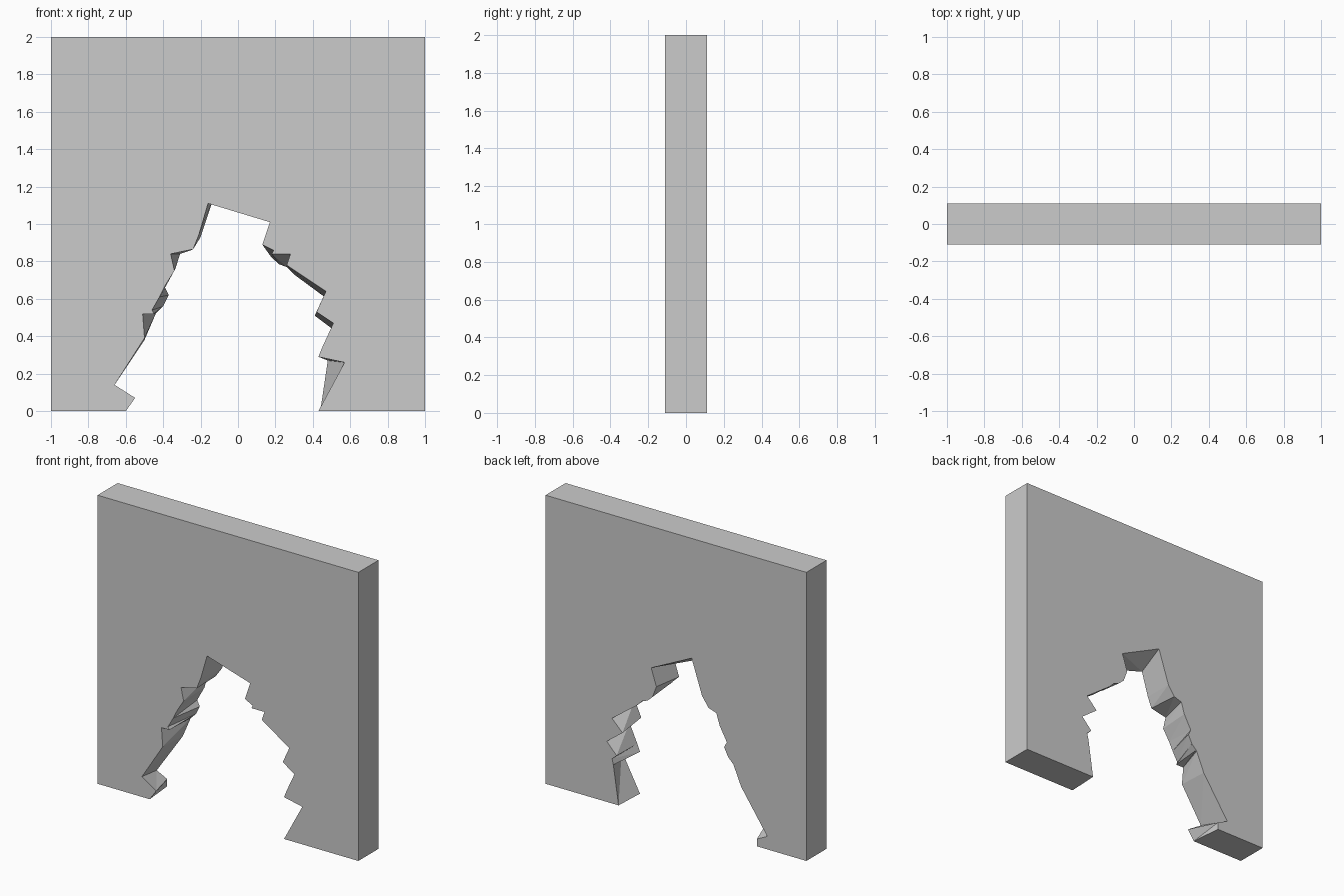
import bpy, bmesh

if "Cube" in bpy.data.objects:
    bpy.data.objects.remove(bpy.data.objects["Cube"])

HALF_DEPTH = 0.11

# Broken edge of the opening, left foot over the top to right foot (x, z)
front_edge = [(-.60, 0), (-.55, .07), (-.66, .14), (-.50, .39), (-.51, .52),
              (-.45, .52), (-.46, .54), (-.42, .61), (-.39, .67), (-.34, .75),
              (-.36, .84), (-.24, .865), (-.21, .94), (-.16, 1.11), (.17, 1.01),
              (.13, .89), (.19, .86), (.18, .84), (.28, .84), (.26, .78),
              (.47, .64), (.42, .53), (.51, .47), (.45, .34), (.43, .29),
              (.57, .26), (.43, 0)]
back_edge = [(-.62, 0), (-.62, .05), (-.70, .09), (-.50, .38), (-.44, .52),
             (-.435, .525), (-.40, .56), (-.37, .62), (-.39, .66), (-.335, .76),
             (-.31, .84), (-.25, .86), (-.20, .93), (-.12, 1.17), (.19, 1.02),
             (.15, .90), (.18, .82), (.22, .785), (.26, .77), (.30, .73),
             (.49, .59), (.41, .51), (.53, .42), (.455, .34), (.49, .31),
             (.48, .27), (.44, 0)]
# Outer corners, right foot round to left foot
corners = [(1, 0), (1, 2), (-1, 2), (-1, 0)]

bm = bmesh.new()


def ring(points, y):
    return [bm.verts.new((x, y, z)) for x, z in points]


front = ring(front_edge + corners, -HALF_DEPTH)
back = ring(back_edge + corners, HALF_DEPTH)

# Wall faces
bm.faces.new(front)
bm.faces.new(back[::-1])

# Jagged reveal (triangles) and outer sides (quads)
n = len(front)
for i in range(n):
    j = (i + 1) % n
    if i < len(front_edge) - 1:
        bm.faces.new((front[i], back[i], back[j]))
        bm.faces.new((front[i], back[j], front[j]))
    else:
        bm.faces.new((front[i], back[i], back[j], front[j]))

bmesh.ops.recalc_face_normals(bm, faces=bm.faces)
bmesh.ops.triangulate(bm, faces=[f for f in bm.faces if len(f.verts) > 4])

mesh = bpy.data.meshes.new("broken_wall")
bm.to_mesh(mesh)
bm.free()
wall = bpy.data.objects.new("broken_wall", mesh)
bpy.context.collection.objects.link(wall)
